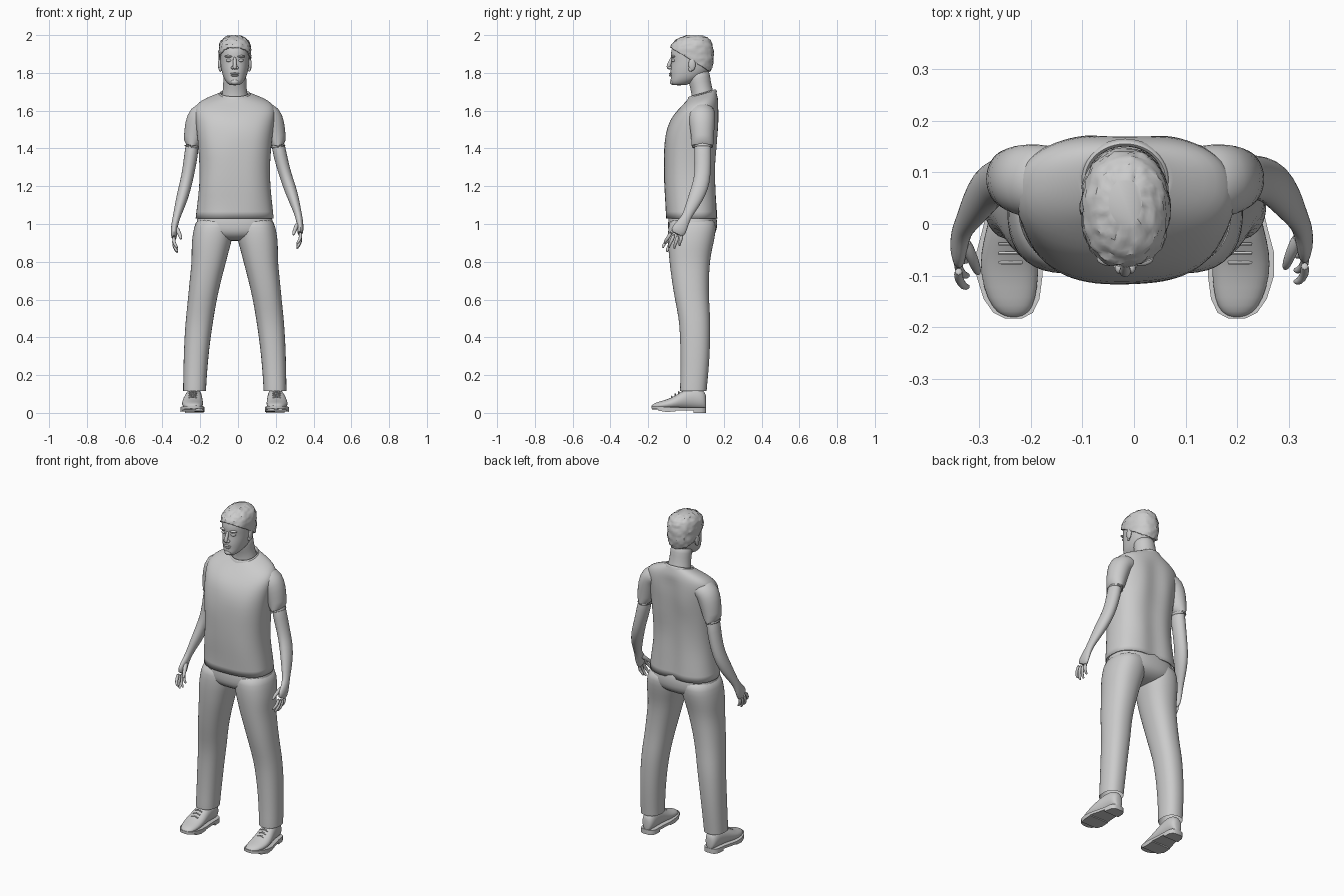
import bpy, bmesh, math, random
from mathutils import Vector, noise

random.seed(4)
C = -0.017          # body centre line
SIDES = ((-1, "left"), (1, "right"))


def loft(name, rings, caps=(True, True), sub=1, angle=50):
    """Skin a list of equal-length point rings."""
    bm = bmesh.new()
    vs = [[bm.verts.new(p) for p in r] for r in rings]
    n = len(rings[0])
    for a, b in zip(vs, vs[1:]):
        for i in range(n):
            bm.faces.new((a[i], a[(i + 1) % n], b[(i + 1) % n], b[i]))
    if caps[0]:
        bm.faces.new(vs[0][::-1])
    if caps[1]:
        bm.faces.new(vs[-1])
    return finish(name, bm, sub, angle)


def finish(name, bm, sub=0, angle=50):
    bmesh.ops.recalc_face_normals(bm, faces=bm.faces)
    me = bpy.data.meshes.new(name)
    bm.to_mesh(me)
    bm.free()
    ob = bpy.data.objects.new(name, me)
    bpy.context.collection.objects.link(ob)
    bpy.ops.object.select_all(action='DESELECT')
    ob.select_set(True)
    bpy.context.view_layer.objects.active = ob
    bpy.ops.object.shade_smooth_by_angle(angle=math.radians(angle))
    if sub:
        ob.modifiers.new("Smooth", 'SUBSURF').levels = sub
        ob.modifiers["Smooth"].render_levels = sub
    return ob


def spow(v, n):
    return math.copysign(abs(v) ** (2 / n), v)


def ring(z, yf, yb, rx, cx=0.0, n=2.0, tilt=0.0, count=24, s=1):
    """Horizontal superellipse between front yf and back yb."""
    cy, ry, out = (yf + yb) / 2, (yb - yf) / 2, []
    for i in range(count):
        a = math.tau * i / count
        y = ry * spow(math.sin(a), n)
        out.append(Vector((C + s * (cx + rx * spow(math.cos(a), n)), cy + y, z + tilt * y)))
    return out


def tube(name, path, s=1, off=(0, 0, 0), count=14, caps=(True, True), sub=1):
    """Tube through (x, y, z, rx, ry) points, elliptical across the path."""
    P = [Vector(p[:3]) for p in path]
    rings = []
    for i, p in enumerate(P):
        t = (P[min(i + 1, len(P) - 1)] - P[max(i - 1, 0)]).normalized()
        b = (Vector((0, 1, 0)) - t * t.y).normalized()
        a = b.cross(t)
        w = max(0, min(1, (1.45 - p.z) / 0.3))
        r = []
        for k in range(count):
            u = math.tau * k / count
            q = p + a * path[i][3] * math.cos(u) + b * path[i][4] * math.sin(u) + Vector(off) * w
            r.append(Vector((C + s * q.x, q.y, q.z)))
        rings.append(r)
    return loft(name, rings, caps, sub)


def ball(name, loc, size, s=1):
    bm = bmesh.new()
    bmesh.ops.create_uvsphere(bm, u_segments=16, v_segments=10, radius=1)
    for v in bm.verts:
        v.co = Vector((C + s * (loc[0] + v.co.x * size[0]), loc[1] + v.co.y * size[1], loc[2] + v.co.z * size[2]))
    return finish(name, bm)


# shirt body: z, front, back, half width, squareness, tilt
torso = [(1.03, -.105, .172, .208, 2.5, 0), (1.10, -.11, .168, .2, 2.5, 0), (1.2, -.117, .16, .188, 2.5, 0),
         (1.3, -.117, .16, .186, 2.5, 0), (1.4, -.117, .166, .192, 2.5, 0), (1.48, -.108, .174, .2, 2.5, 0),
         (1.55, -.085, .178, .21, 2.4, 0), (1.605, -.052, .176, .217, 2.4, .08), (1.64, -.02, .172, .198, 2.3, .12),
         (1.664, .0, .166, .155, 2.2, .18), (1.682, .012, .16, .105, 2, .25), (1.69, .018, .156, .08, 2, .28)]
rings = [ring(z, f, b, w, n=n, tilt=t, count=40) for z, f, b, w, n, t in torso]
for r in rings:
    for p in r:
        if p.z < 1.62:
            if p.y > .08:   # spine hollow between the shoulder blades
                p.y -= .014 * math.exp(-((p.x - C) / .05) ** 2)
            k = .006 * noise.noise(Vector((p.x * 9, p.y * 9, p.z * 16)))
            p.y += k
            p.x += k * .5
shirt = loft("shirt_body", rings, (False, False))
m = shirt.modifiers.new("Cloth", 'SOLIDIFY')
m.thickness = .006

# collar band
loft("shirt_collar", [ring(1.688 + dz, .018 - d, .154 + d, .077 + d, tilt=.28)
                      for dz, d in ((-.012, .012), (.002, .008), (.008, .002), (.002, -.004), (-.012, -.003))],
     (False, False))

# hips
loft("trouser_seat", [ring(z, f, b, w, n=2.4, count=32) for z, f, b, w in (
    (1.09, -.085, .15, .18), (1.03, -.094, .165, .2), (.98, -.097, .166, .208),
    (.945, -.09, .155, .19), (.92, -.06, .12, .12), (.91, -.02, .08, .05))])

leg = [(1.04, -.085, .155, .1, .1), (.98, -.096, .162, .112, .106), (.92, -.098, .152, .12, .108), (.86, -.094, .138, .13, .1),
       (.8, -.089, .127, .137, .092), (.7, -.076, .122, .156, .084), (.6, -.06, .122, .172, .077),
       (.5, -.038, .13, .186, .074), (.4, -.032, .129, .197, .07), (.3, -.03, .126, .205, .066),
       (.2, -.03, .118, .21, .063), (.15, -.032, .113, .212, .062), (.115, -.032, .11, .213, .061)]
# shoe stations: y, half width, top height, centre x
shoe = [(-.183, .012, .036, .216), (-.172, .034, .05, .217), (-.145, .05, .06, .22), (-.1, .06, .071, .224), (-.055, .06, .092, .224),
        (-.01, .052, .125, .22), (.04, .045, .138, .215), (.08, .042, .13, .213), (.1, .032, .11, .213), (.107, .016, .09, .213)]

for s, side in SIDES:
    # trouser leg
    loft("trouser_leg_" + side, [ring(z, f, b, w, cx, 2.3, count=20, s=s) for z, f, b, cx, w in leg], (True, False))
    # shoe upper
    rs = []
    for y, w, h, cx in shoe:
        r = []
        for k in range(16):
            a = math.tau * k / 16
            r.append((C + s * (cx + w * .95 * spow(math.cos(a), 2.3)), y,
                      (h + .018) / 2 + (h - .018) / 2 * math.sin(a)))
        rs.append(r)
    loft("shoe_upper_" + side, rs)

    # sole and heel follow the same stations
    def slab(name, st, lo, hi):
        out = [(cx + w + .004, y) for y, w, h, cx in st] + [(cx - w - .004, y) for y, w, h, cx in reversed(st)]
        loft(name + side, [[(C + s * x, y, z(y)) for x, y in out] for z in (lo, hi)], sub=0, angle=40)

    def spring(base):
        return lambda y: base + max(0, -.07 - y) * .09
    slab("shoe_sole_", shoe, spring(.012), spring(.028))
    slab("shoe_heel_", shoe[6:], lambda y: 0, lambda y: .014)
    slab("shoe_ball_", shoe[2:5], lambda y: .003 + abs(y + .09) * .15, lambda y: .02)

    # laces
    for k in range(4):
        y, z = -.075 + .018 * k, .083 + .012 * k
        tube("shoe_lace_" + side, [(.2, y, z - .004, .004, .004), (.222, y, z + .004, .004, .004),
                                   (.244, y, z - .004, .004, .004)], s, count=6, sub=0)

    # sleeve
    tube("sleeve_" + side, [(.1, .08, 1.59, .05, .06), (.15, .082, 1.592, .062, .072), (.188, .084, 1.575, .067, .072),
                            (.207, .086, 1.52, .06, .067), (.219, .087, 1.46, .051, .06), (.228, .087, 1.41, .047, .058),
                            (.228, .087, 1.402, .045, .056), (.227, .087, 1.415, .041, .052)],
         s, count=20, caps=(True, False))

    # arm and palm; the two arms hang slightly differently
    off = (.025, .005, .008) if s > 0 else (0, -.005, -.014)
    tube("arm_" + side, [(.22, .088, 1.47, .036, .046), (.232, .088, 1.36, .037, .046), (.25, .086, 1.26, .033, .043),
                         (.268, .072, 1.19, .034, .046), (.288, .042, 1.12, .029, .04), (.306, .012, 1.06, .021, .029),
                         (.315, -.005, 1.025, .019, .025), (.32, -.022, .995, .018, .033), (.323, -.042, .962, .017, .041),
                         (.32, -.055, .935, .013, .037)], s, off, 16)

    # fingers: base y, base z, tip y, tip z
    for nm, by, bz, ty, tz in (("index", -.083, .95, -.118, .885), ("middle", -.066, .942, -.096, .864),
                               ("ring", -.046, .936, -.067, .86), ("little", -.027, .936, -.04, .875)):
        my, mz = (by + ty) / 2, (bz + tz) / 2
        tube(nm + "_finger_" + side, [(.322, by, bz, .01, .011), (.324, my, mz, .0095, .01),
                                      (.312, ty, tz + .014, .008, .0085), (.302, ty + .002, tz, .005, .005)], s, off, 8)
    tube("thumb_" + side, [(.312, -.025, 1.0, .013, .015), (.297, -.058, .972, .012, .013),
                           (.288, -.082, .948, .01, .01), (.284, -.092, .93, .006, .006)], s, off, 8)

    # ear, eye, brow
    ball("ear_" + side, (.08, .032, 1.845), (.009, .019, .034), s)
    ball("ear_lobe_" + side, (.077, .024, 1.82), (.008, .011, .014), s)
    ball("eye_" + side, (.031, -.066, 1.866), (.016, .012, .008), s)
    ball("brow_" + side, (.031, -.067, 1.887), (.024, .014, .007), s)
    ball("nostril_" + side, (.012, -.085, 1.827), (.008, .011, .008), s)

# neck
tube("neck", [(0, .095, 1.62, .085, .08), (0, .09, 1.68, .068, .058), (0, .078, 1.73, .062, .057),
              (0, .07, 1.77, .062, .06), (0, .06, 1.82, .06, .06)], count=20)

# head
skull = [(1.734, -.066, -.01, .022), (1.74, -.078, .015, .034), (1.755, -.083, .05, .048), (1.775, -.08, .085, .06),
         (1.8, -.083, .118, .068), (1.83, -.081, .132, .074), (1.86, -.076, .138, .077), (1.89, -.081, .14, .078),
         (1.92, -.079, .139, .078), (1.945, -.07, .134, .074), (1.965, -.052, .124, .064), (1.98, -.028, .108, .048),
         (1.99, .005, .08, .024)]
loft("head", [ring(z, f, b, w, n=2.2, count=28) for z, f, b, w in skull])

# nose and mouth
tube("nose", [(0, -.07, 1.885, .009, .01), (0, -.082, 1.862, .009, .01), (0, -.092, 1.838, .012, .012),
              (0, -.093, 1.829, .012, .012), (0, -.084, 1.82, .008, .008)], count=10)
ball("upper_lip", (0, -.08, 1.796), (.024, .011, .005))
ball("lower_lip", (0, -.079, 1.786), (.02, .011, .006))
ball("chin", (0, -.072, 1.752), (.022, .014, .015))

# hair: enlarged scalp cut along the hairline, then roughened
bm = bmesh.new()
vs = [[bm.verts.new(p) for p in ring(z + (z - 1.85) * .05, f - .007, b + .007, w + .008, n=2.2, count=56)]
      for z, f, b, w in skull[3:]]
for a, b in zip(vs, vs[1:]):
    for i in range(56):
        bm.faces.new((a[i], a[(i + 1) % 56], b[(i + 1) % 56], b[i]))
bm.faces.new(vs[-1])
bmesh.ops.subdivide_edges(bm, edges=[e for e in bm.edges if abs(e.verts[0].co.z - e.verts[1].co.z) > .006], cuts=2)
bmesh.ops.bisect_plane(bm, geom=bm.verts[:] + bm.edges[:] + bm.faces[:], plane_co=(0, .02, 1.872),
                       plane_no=(0, .6, 1), clear_inner=True)
bm.normal_update()
for v in bm.verts:
    v.co += v.normal * (random.uniform(-.002, .002) + .004 * noise.noise(v.co * 45))
hair = finish("hair", bm, 0, 35)
m = hair.modifiers.new("Thickness", 'SOLIDIFY')
m.thickness = .008
